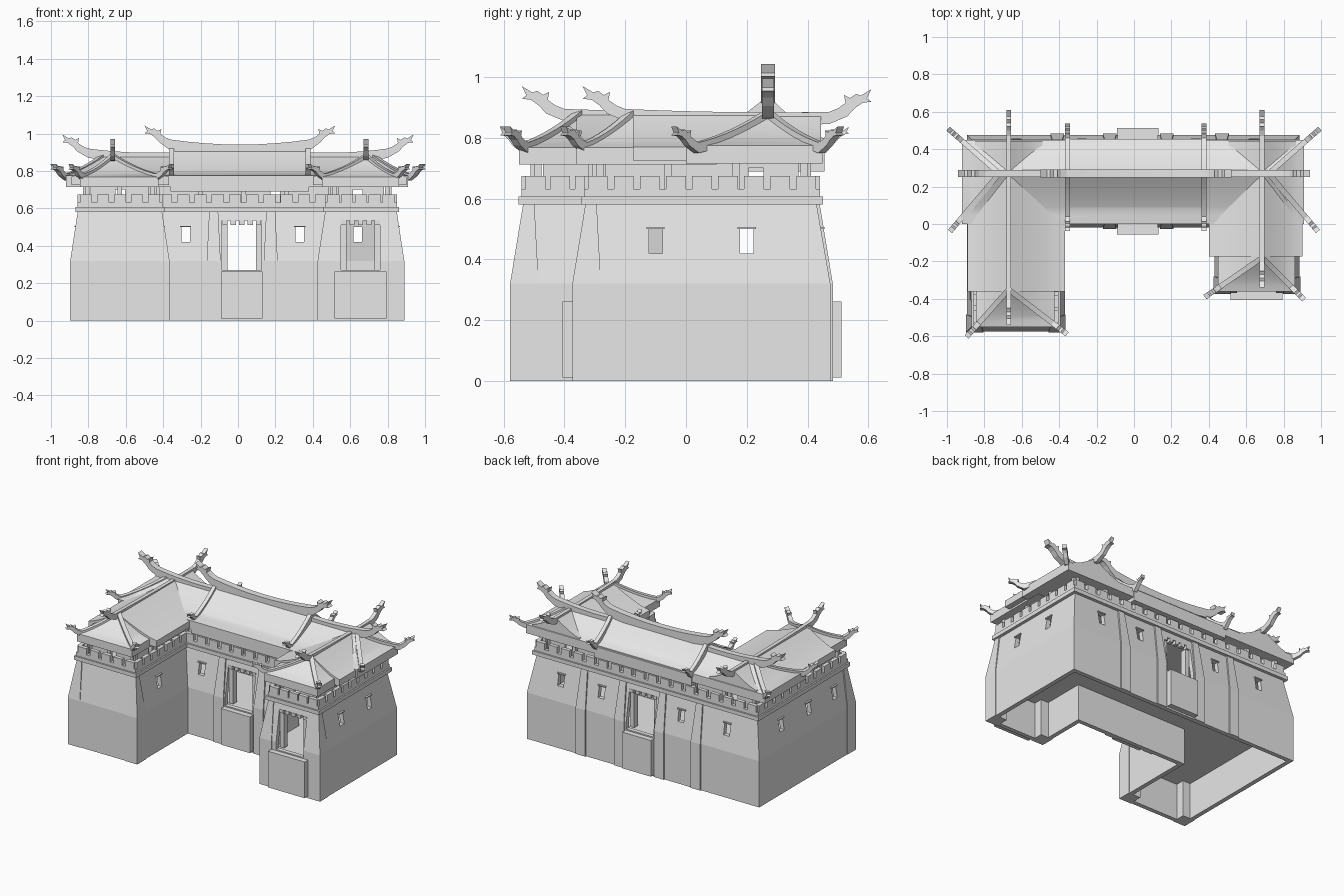
import bpy, bmesh
from mathutils import Vector

cube = bpy.data.objects.get("Cube")
if cube:
    bpy.data.objects.remove(cube)

STONE = bpy.data.materials.new("light grey stone")
STONE.use_nodes = True
STONE.diffuse_color = (0.8, 0.8, 0.8, 1)
STONE.node_tree.nodes["Principled BSDF"].inputs["Base Color"].default_value = (0.8, 0.8, 0.8, 1)


# ---- helpers ----
def finish(name, bm):
    bmesh.ops.remove_doubles(bm, verts=bm.verts, dist=0.0001)
    bmesh.ops.recalc_face_normals(bm, faces=bm.faces)
    mesh = bpy.data.meshes.new(name)
    bm.to_mesh(mesh)
    bm.free()
    mesh.materials.append(STONE)
    ob = bpy.data.objects.new(name, mesh)
    bpy.context.collection.objects.link(ob)
    return ob


def add_loft(bm, rings, closed=False):
    """Bridge rings of points; cap the ends, or join last to first."""
    vs = [[bm.verts.new(p) for p in ring] for ring in rings]
    n = len(vs[0])
    pairs = list(zip(vs, vs[1:])) + ([(vs[-1], vs[0])] if closed else [])
    for a, b in pairs:
        for i in range(n):
            j = (i + 1) % n
            bm.faces.new((a[i], a[j], b[j], b[i]))
    if not closed:
        bm.faces.new(vs[0][::-1])
        bm.faces.new(vs[-1])


def loft(name, rings, closed=False):
    bm = bmesh.new()
    add_loft(bm, rings, closed)
    return finish(name, bm)


def rect(x0, x1, y0, y1, z):
    return [(x0, y0, z), (x1, y0, z), (x1, y1, z), (x0, y1, z)]


def boxes(name, items):
    """One object from many (x, y, z0, z1, width, depth) boxes."""
    bm = bmesh.new()
    for x, y, z0, z1, w, d in items:
        r = (x - w / 2, x + w / 2, y - d / 2, y + d / 2)
        add_loft(bm, [rect(*r, z0), rect(*r, z1)])
    return finish(name, bm)


def cut(ob, items):
    """Cut box openings out of an object and bake the result."""
    cutter = boxes("cutter", items)
    cutter.hide_render = True
    mod = ob.modifiers.new("openings", "BOOLEAN")
    mod.operation, mod.solver, mod.object = "DIFFERENCE", "EXACT", cutter
    deps = bpy.context.evaluated_depsgraph_get()
    baked = bpy.data.meshes.new_from_object(ob.evaluated_get(deps))
    ob.modifiers.clear()
    ob.data = baked
    bpy.data.objects.remove(cutter)


# ---- U-shaped plan, counter-clockwise ----
W, E, N = -0.893, 0.885, 0.475
PLAN = [(W, -0.575), (-0.37, -0.575), (-0.37, -0.02), (0.43, -0.02),
        (0.43, -0.37), (E, -0.37), (E, N), (W, N)]


def inset(d):
    pts = [Vector(p) for p in PLAN]
    out = []
    for i, p in enumerate(pts):
        a = (p - pts[i - 1]).normalized()
        b = (pts[(i + 1) % len(pts)] - p).normalized()
        out.append(p + d * Vector((-a.y - b.y, a.x + b.x)))
    return out


def plan_ring(d, z):
    return [(p.x, p.y, z) for p in inset(d)]


def tube(name, rings):
    return loft(name, [plan_ring(d, z) for d, z in rings], True)


# ---- walls with doors and windows ----
walls = tube("walls", [(0, 0), (0, 0.32), (0.045, 0.58), (0.075, 0.58), (0.03, 0.32), (0.03, 0)])
DOORS = [(0.02, -0.02, 1), (0.02, N, -1), (0.655, -0.37, 1)]      # x, wall y, inward
WIN_Y = [(-0.28, -0.02, 1), (0.33, -0.02, 1)] + [(x, N, -1) for x in (-0.63, -0.28, 0.33, 0.64)]
WIN_X = [(E, -0.1, -1), (E, 0.2, -1), (W, -0.38, 1), (W, -0.1, 1), (W, 0.2, 1), (-0.37, -0.3, -1)]
holes = [(x, y + s * 0.04, 0.27, 0.535, 0.21, 0.18) for x, y, s in DOORS]
holes += [(x, y + s * 0.04, 0.42, 0.5, 0.045, 0.16) for x, y, s in WIN_Y]
holes += [(x + s * 0.04, y, 0.42, 0.5, 0.16, 0.045) for x, y, s in WIN_X]
cut(walls, holes)
lintels = [(x, y + s * 0.03, 0.5, 0.507, 0.06, 0.02) for x, y, s in WIN_Y]
lintels += [(x + s * 0.03, y, 0.5, 0.507, 0.02, 0.06) for x, y, s in WIN_X]
boxes("window_lintels", lintels)
loft("floor", [plan_ring(0.02, 0.25), plan_ring(0.02, 0.265)])
loft("terrace", [plan_ring(0.05, 0.585), plan_ring(0.05, 0.6)])

# ---- door blocks, jambs and teeth ----
boxes("door_blocks", [(x, y - s * 0.007, 0.012, 0.262, 0.22 + 0.06 * (x > 0.5), 0.06)
                      for x, y, s in DOORS])
boxes("door_jambs", [(x + k * 0.09, y + s * 0.065, 0.27, 0.51, 0.03, 0.04)
                     for x, y, s in DOORS for k in (-1, 1)])
boxes("door_teeth", [(x + k * 0.045, y + s * 0.05, 0.512, 0.535, 0.028, 0.03)
                     for x, y, s in DOORS for k in range(-2, 3)])


# ---- tapered piers ----
def pier(name, base, top):
    loft(name, [rect(*base, 0), rect(*base, 0.32), rect(*top, 0.582)])


for x, y, s in [(W, -0.575, 1), (-0.37, -0.575, -1), (0.43, -0.37, 1), (E, -0.37, -1)]:
    pier("corner_pier", (x - s * 0.004, x + s * 0.088, y - 0.004, y + 0.09),
         (x + s * 0.036, x + s * 0.073, y + 0.039, y + 0.076))
for x, y, s in [(-0.13, -0.02, 1), (0.175, -0.02, 1)] + [(x, N, -1) for x in (-0.41, -0.13, 0.175, 0.47)]:
    pier("wall_pier", (x - 0.037, x + 0.037, y - s * 0.008, y + s * 0.025),
         (x - 0.024, x + 0.024, y + s * 0.035, y + s * 0.07))

# ---- ledge, parapet and merlons ----
tube("ledge", [(0.024, 0.58), (0.024, 0.607), (0.075, 0.607), (0.075, 0.58)])
tube("parapet", [(0.034, 0.605), (0.034, 0.632), (0.06, 0.632), (0.06, 0.605)])


def along(d, step, size):
    """Evenly spaced points and directions along the inset plan edges."""
    pts = inset(d)
    for i, p in enumerate(pts):
        v = pts[(i + 1) % len(pts)] - p
        n = max(1, round(v.length / step))
        u = v.normalized()
        for k in range(n + 1):
            yield p + u * (size / 2 + (v.length - size) * k / n), u


merlons = []
for p, u in along(0.047, 0.1, 0.065):
    merlons.append((p.x, p.y, 0.63, 0.675, 0.026 + 0.039 * abs(u.x), 0.026 + 0.039 * abs(u.y)))
boxes("merlons", merlons)

# ---- gallery under the roofs ----
hall = tube("hall_walls", [(0.105, 0.595), (0.105, 0.74), (0.12, 0.74), (0.12, 0.595)])
cut(hall, [(x, y, 0.63, 0.7, 0.05, 0.1) for x, y in
           [(-0.63, -0.46), (-0.63, 0.36), (0.64, -0.255), (0.64, 0.36), (0.2, 0.09), (0.2, 0.36)]]
    + [(x, 0.23, 0.64, 0.7, 0.1, 0.05) for x in (-0.78, 0.77)])
boxes("gallery_posts", [(p.x, p.y, 0.595, 0.735, 0.024, 0.024) for p, u in along(0.075, 0.22, 0.024)])


# ---- roofs: concave hips, insets are west, east, south, north ----
def roof(name, area, ins, zb, ze, zr):
    x0, x1, y0, y1 = area
    w, e, s, n = ins
    rings = [rect(*area, zb)]
    for k in range(7):
        t = k / 6
        rings.append(rect(x0 + w * t, x1 - e * t, y0 + s * t, y1 - n * t, ze + (zr - ze) * t ** 1.35))
    ob = loft(name, rings)
    bpy.ops.object.select_all(action="DESELECT")
    ob.select_set(True)
    bpy.context.view_layer.objects.active = ob
    bpy.ops.object.shade_smooth_by_angle(angle=0.4)


RIDGE_L, RIDGE_R, RIDGE_Y = -0.67, 0.685, 0.27
roof("cross_roof", (-0.92, 0.91, 0.0, 0.45), (0.2, 0.2, 0.27, 0.18), 0.715, 0.775, 0.885)
roof("centre_roof", (-0.36, 0.38, 0.0, 0.455), (0, 0, 0.27, 0.185), 0.69, 0.765, 0.92)
roof("left_front_roof", (-0.845, -0.425, -0.55, 0.0), (0.175, 0.245, 0.2, 0), 0.713, 0.768, 0.88)
roof("left_wing_roof", (-0.89, -0.37, -0.36, 0.27), (0.22, 0.3, 0, 0), 0.725, 0.77, 0.882)
roof("right_front_roof", (0.45, 0.86, -0.36, 0.1), (0.235, 0.175, 0.18, 0), 0.713, 0.768, 0.88)
roof("right_wing_roof", (0.4, 0.9, -0.175, 0.27), (0.285, 0.215, 0, 0), 0.725, 0.77, 0.882)
for x in (RIDGE_L, RIDGE_R):
    roof("back_gable", (x - 0.18, x + 0.18, 0.25, 0.445), (0.18, 0.18, 0, 0), 0.74, 0.785, 0.88)

# ---- ridges with curled tails ----
TAIL = [(0.03, 0.012), (0.055, 0.03), (0.05, 0.056), (0.07, 0.046), (0.09, 0.06), (0.105, 0.054),
        (0.14, 0.075), (0.125, 0.045), (0.14, 0.034), (0.11, 0.03), (0.085, 0.012), (0.06, -0.015)]


def ridge(name, a, b, sag=0.02, h=0.04, w=0.026, tails=(0, 1)):
    a, b = Vector(a), Vector(b)
    flat = Vector((b.x - a.x, b.y - a.y, 0))
    length = flat.length
    u = flat.normalized()
    side = Vector((-u.y, u.x, 0)) * w / 2
    ts = [k / 8 for k in range(9)]
    top = [(t * length, a.z + (b.z - a.z) * t - 4 * sag * t * (1 - t)) for t in ts]
    end = [(length + p * tails[1], b.z + q * tails[1]) for p, q in TAIL] if tails[1] else []
    start = [(-p * tails[0], a.z + q * tails[0]) for p, q in TAIL[::-1]] if tails[0] else []
    outline = top + end + [(p, z - h) for p, z in top[::-1]] + start
    base = Vector((a.x, a.y, 0))
    pts = [base + u * p + Vector((0, 0, z)) for p, z in outline]
    loft(name, [[p - side for p in pts], [p + side for p in pts]])


ridge("centre_ridge", (-0.36, RIDGE_Y, 0.968), (0.38, RIDGE_Y, 0.968), 0.027, 0.06, 0.045, (1, 1))
ridge("left_cross_ridge", (-0.36, RIDGE_Y, 0.9), (-0.8, RIDGE_Y, 0.92), 0.01, 0.05, 0.04)
ridge("right_cross_ridge", (0.38, RIDGE_Y, 0.9), (0.8, RIDGE_Y, 0.92), 0.01, 0.05, 0.04)
ridge("left_wing_ridge", (RIDGE_L, -0.4, 0.895), (RIDGE_L, 0.47, 0.885), 0.005, 0.04, 0.026, (1, 1))
ridge("right_wing_ridge", (RIDGE_R, -0.2, 0.895), (RIDGE_R, 0.47, 0.885), 0.005, 0.04, 0.026, (1, 1))

# ---- hip ridges and gable bands ----
HIPS = [((RIDGE_L, -0.35), (-0.83, -0.53)), ((RIDGE_L, -0.35), (-0.435, -0.53)),
        ((RIDGE_R, -0.18), (0.46, -0.335)), ((RIDGE_R, -0.18), (0.84, -0.335))]
HIPS += [((s * 0.72, RIDGE_Y), (s * 0.92, y)) for s in (-1, 1) for y in (0.445, 0.035)]
for a, b in HIPS:
    ridge("hip_ridge", (*a, 0.893), (*b, 0.785), 0.012, 0.035, 0.028, (0, 0.7))
for x in (-0.355, 0.375):
    for y in (0.46, 0.04):
        ridge("gable_band", (x, RIDGE_Y, 0.94), (x, y, 0.795), 0.014, 0.045, 0.026, (0, 0.55))
